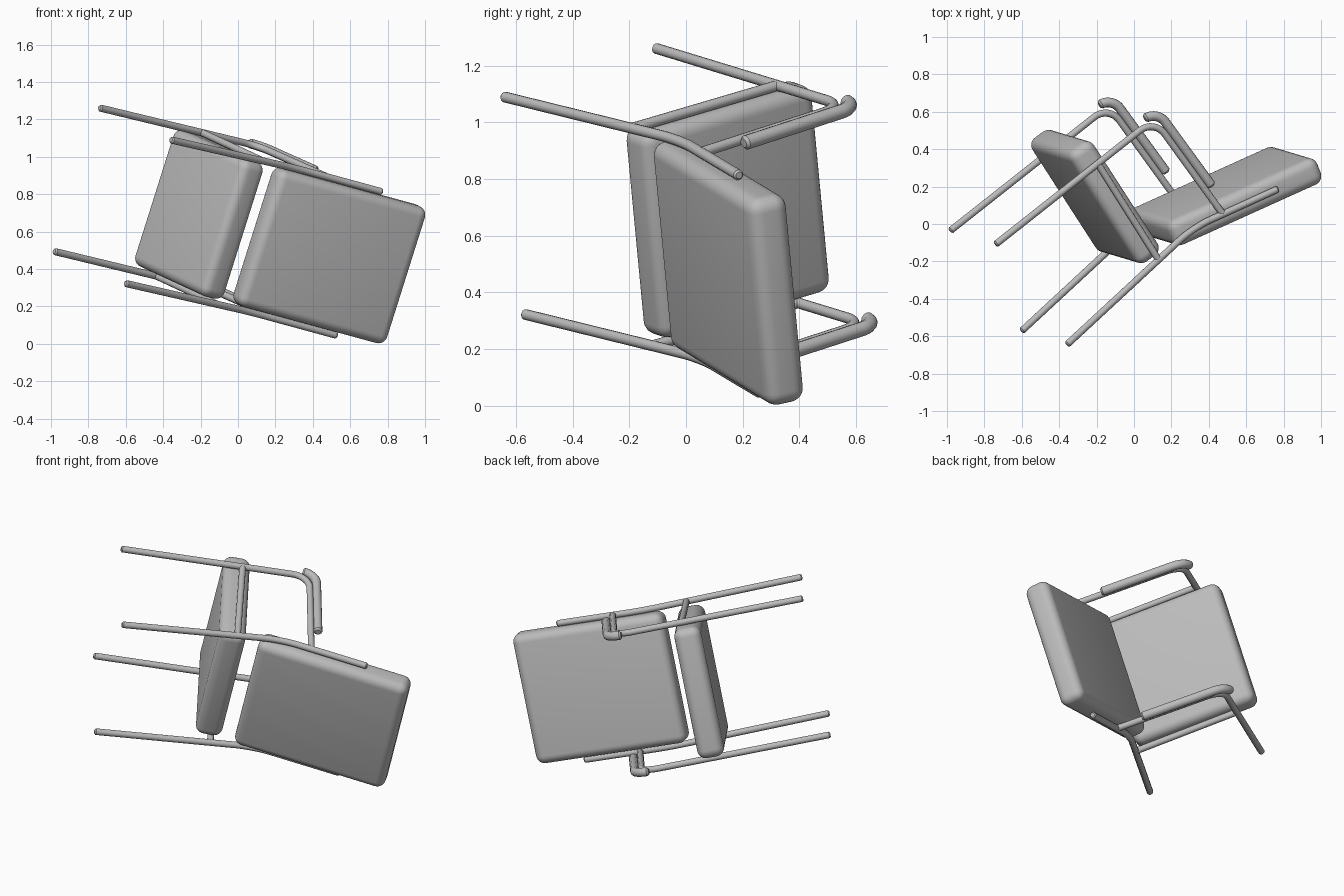
import bpy
import bmesh
from math import atan, radians
from mathutils import Matrix, Vector

cube = bpy.data.objects.get("Cube")
if cube:
    bpy.data.objects.remove(cube, do_unlink=True)

grey = bpy.data.materials.new("plain grey")
grey.use_nodes = True
grey.diffuse_color = (0.5, 0.5, 0.5, 1)
grey.node_tree.nodes["Principled BSDF"].inputs["Base Color"].default_value = (0.5, 0.5, 0.5, 1)

# The chair is built upright (front -y), then tipped over by this frame
left = Vector((0.30, -0.09, 0.95)).normalized()
back = Vector((0.56, -0.788, -0.258))
back = (back - left * back.dot(left)).normalized()
up = left.cross(back)
frame = Matrix((left, back, up)).transposed().to_4x4()
frame.translation = (-0.671, -0.341, 0.7925)


def finish(obj):
    obj.data.materials.clear()
    obj.data.materials.append(grey)
    bpy.ops.object.select_all(action="DESELECT")
    obj.select_set(True)
    bpy.context.view_layer.objects.active = obj
    bpy.ops.object.shade_smooth_by_angle(angle=radians(40))


def rounded_path(points, fillet, steps=8):
    """Replace inner corners by smooth arcs."""
    path = [points[0]]
    for a, b, c in zip(points, points[1:], points[2:]):
        start = b + (a - b).normalized() * fillet
        end = b + (c - b).normalized() * fillet
        for i in range(steps + 1):
            t = i / steps
            # rational quadratic with a near-circular weight
            k = [(1 - t) ** 2, 1.414 * t * (1 - t), t * t]
            path.append((start * k[0] + b * k[1] + end * k[2]) / sum(k))
    return path + [points[-1]]


def tube(name, x, profile, radius, fillet=0.1):
    """Round bar in the side plane at x, with softened ends."""
    path = rounded_path([Vector((x, y, z)) for y, z in profile], fillet)
    soft = radius * 0.4
    first = path[0] + (path[1] - path[0]).normalized() * soft
    last = path[-1] + (path[-2] - path[-1]).normalized() * soft
    path = [path[0], first] + path[1:-1] + [last, path[-1]]
    curve = bpy.data.curves.new(name, "CURVE")
    curve.dimensions = "3D"
    curve.bevel_depth = radius
    curve.bevel_resolution = 4
    curve.use_fill_caps = True
    spline = curve.splines.new("POLY")
    spline.points.add(len(path) - 1)
    for point, co in zip(spline.points, path):
        point.co = (*co, 1)
    spline.points[0].radius = spline.points[-1].radius = 0.65
    obj = bpy.data.objects.new(name, curve)
    bpy.context.collection.objects.link(obj)
    obj.matrix_world = frame
    bpy.ops.object.select_all(action="DESELECT")
    obj.select_set(True)
    bpy.context.view_layer.objects.active = obj
    bpy.ops.object.convert(target="MESH")
    finish(bpy.context.view_layer.objects.active)


def cushion(name, size, centre, tilt):
    """Box with generously rounded edges, tilted about the side axis."""
    bm = bmesh.new()
    bmesh.ops.create_cube(bm, size=1, matrix=Matrix.Diagonal((*size, 1)))
    bmesh.ops.bevel(bm, geom=bm.edges[:], offset=0.05, segments=6,
                    profile=0.5, affect="EDGES")
    mesh = bpy.data.meshes.new(name)
    bm.to_mesh(mesh)
    bm.free()
    obj = bpy.data.objects.new(name, mesh)
    bpy.context.collection.objects.link(obj)
    obj.matrix_world = frame @ Matrix.Translation(centre) @ Matrix.Rotation(tilt, 4, "X")
    finish(obj)


# Upholstery
cushion("seat_cushion", (0.77, 0.74, 0.155), (0, -0.10, 0.672), -0.045)
cushion("back_cushion", (0.77, 0.15, 0.90), (0, 0.345, 1.252), -atan(0.25))

# Tubular side frames
for side, x in (("left", 0.404), ("right", -0.404)):
    tube(side + "_front_leg_and_arm", x,
         [(-0.34, 0), (-0.34, 1.10), (0.31, 1.105)], 0.019)
    tube(side + "_rear_leg_and_back_post", x,
         [(0.34, 0), (0.265, 0.93), (0.388, 1.43)], 0.019)
    tube(side + "_seat_rail", x, [(-0.34, 0.71), (0.29, 0.675)], 0.019)
    tube(side + "_arm_pad", x,
         [(-0.375, 1.06), (-0.36, 1.14), (0.148, 1.145)], 0.026, 0.07)
